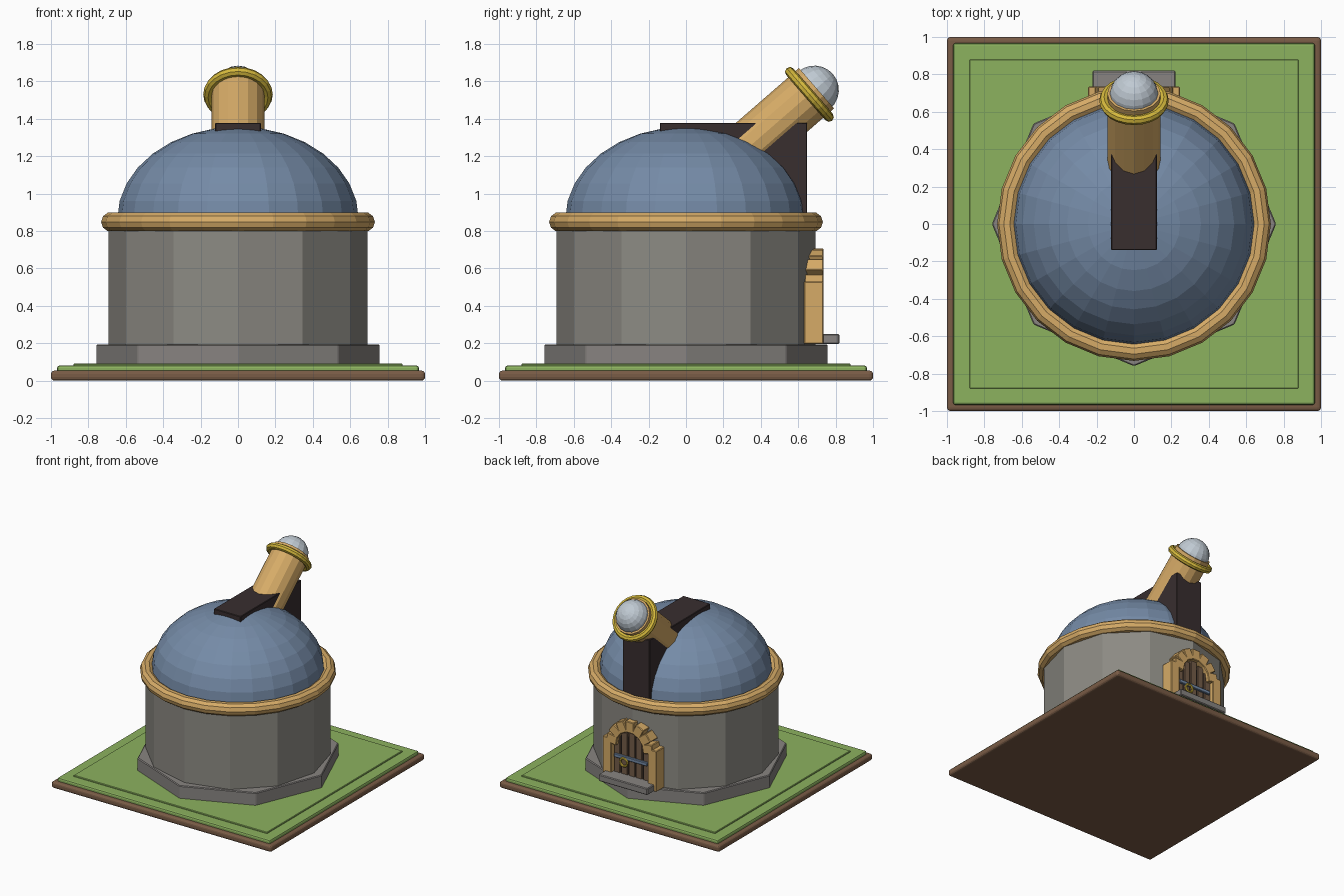
import bpy
from math import radians, sin, cos
from mathutils import Vector

cube = bpy.data.objects.get("Cube")
if cube:
    bpy.data.objects.remove(cube, do_unlink=True)


def material(name, rgb):
    """Flat colour from 0-255 display values."""
    def lin(c):
        c /= 255
        return c / 12.92 if c <= 0.04045 else ((c + 0.055) / 1.055) ** 2.4
    colour = [lin(c) for c in rgb] + [1]
    m = bpy.data.materials.new(name)
    m.use_nodes = True
    m.diffuse_color = colour
    m.node_tree.nodes["Principled BSDF"].inputs["Base Color"].default_value = colour
    return m


grass = material("grass green", (140, 178, 95))
earth = material("earth brown", (122, 92, 70))
stone = material("wall stone", (140, 138, 131))
plinth_stone = material("plinth stone", (136, 132, 129))
sand = material("sandstone", (214, 171, 103))
gold = material("gold", (212, 184, 60))
slate = material("slate blue", (117, 139, 167))
dark = material("dark metal", (56, 46, 47))
glass = material("lens glass", (192, 202, 211))
wood = material("door wood", (116, 92, 72))


def finish(name, mat, bevel=0, segments=1):
    ob = bpy.context.object
    ob.name = name
    ob.data.materials.append(mat)
    if bevel:
        mod = ob.modifiers.new("Bevel", "BEVEL")
        mod.width = bevel
        mod.segments = segments
    return ob


def box(name, mat, x, y, z, bevel=0, segments=1):
    """Box from (min, max) ranges."""
    ranges = (x, y, z)
    bpy.ops.mesh.primitive_cube_add(size=1, location=[(a + b) / 2 for a, b in ranges])
    ob = bpy.context.object
    size = Vector([b - a for a, b in ranges])
    for v in ob.data.vertices:
        v.co *= size
    return finish(name, mat, bevel, segments)


def prism(name, mat, sides, radius, z0, z1, bevel=0):
    bpy.ops.mesh.primitive_cylinder_add(vertices=sides, radius=radius, depth=z1 - z0,
                                        location=(0, 0, (z0 + z1) / 2))
    return finish(name, mat, bevel)


def square(name, mat, half, z0, z1, bevel, segments):
    return box(name, mat, (-half, half), (-half, half), (z0, z1), bevel, segments)


# Ground slabs
square("earth_slab", earth, 1, 0, 0.053, 0.018, 3)
square("grass_slab", grass, 0.967, 0.04, 0.08, 0.012, 2)
square("inner_lawn", grass, 0.88, 0.07, 0.09, 0.004, 1)

# Round building
prism("plinth", plinth_stone, 8, 0.76, 0.08, 0.193, 0.006)
prism("wall", stone, 12, 0.692, 0.19, 0.86)
bpy.ops.mesh.primitive_torus_add(major_segments=24, minor_segments=10, major_radius=0.68,
                                 minor_radius=0.052, location=(0, 0, 0.848))
finish("cornice_ring", sand)

# Dome and its slit housing
bpy.ops.mesh.primitive_uv_sphere_add(segments=24, ring_count=16, location=(0, 0, 0.865))
dome = finish("dome", slate)
for v in dome.data.vertices:
    v.co = Vector((v.co.x * 0.645, v.co.y * 0.645, max(v.co.z, 0) * 0.492))
box("slit_housing", dark, (-0.122, 0.122), (-0.14, 0.648), (0.85, 1.378), 0.004)

# Telescope, placed along a tilted axis
tilt = radians(49)
axis = Vector((0, sin(tilt), cos(tilt)))
hub = Vector((0, 0.66, 1.53))
turn = (-tilt, 0, 0)
bpy.ops.mesh.primitive_cylinder_add(vertices=16, radius=0.143, depth=0.6,
                                    location=hub - axis * 0.25, rotation=turn)
finish("telescope_tube", sand)
bpy.ops.mesh.primitive_torus_add(major_segments=24, minor_segments=8, major_radius=0.16,
                                 minor_radius=0.026, location=hub, rotation=turn)
finish("telescope_ring", gold)
bpy.ops.mesh.primitive_uv_sphere_add(segments=16, ring_count=12, radius=0.131,
                                     location=hub + axis * 0.035, rotation=turn)
finish("telescope_lens", glass)

# Doorway: step, pillars and arch blocks
box("door_step", plinth_stone, (-0.223, 0.223), (0.62, 0.82), (0.195, 0.25), 0.006)
for side, x in (("left", 0.205), ("right", -0.205)):
    box(f"{side}_door_pillar", sand, (x - 0.04, x + 0.04), (0.63, 0.735), (0.195, 0.53), 0.005)
blocks = 7
for i in range(blocks):
    a = radians(10 + 160 * i / (blocks - 1))
    block = box(f"arch_block_{i + 1}", sand, (-0.046, 0.046), (-0.05, 0.05),
                (-0.038, 0.038), 0.005)
    block.location = (0.165 * cos(a), 0.685, 0.495 + 0.165 * sin(a))
    block.rotation_euler.y = -a

# Door: backing, planks, bar and handle
box("door_backing", dark, (-0.165, 0.165), (0.63, 0.694), (0.195, 0.56))
planks = 5
pitch = 0.33 / planks
for i in range(planks):
    x = (i - (planks - 1) / 2) * pitch
    top = 0.63 - abs(x) * 0.55
    box(f"door_plank_{i + 1}", wood, (x - 0.028, x + 0.028), (0.65, 0.706), (0.2, top), 0.004)
box("door_bar", slate, (-0.15, 0.15), (0.7, 0.722), (0.375, 0.405), 0.004)
bpy.ops.mesh.primitive_torus_add(major_segments=16, minor_segments=6, major_radius=0.032,
                                 minor_radius=0.009, location=(0.06, 0.722, 0.355),
                                 rotation=(radians(90), 0, 0))
finish("door_handle", gold)
